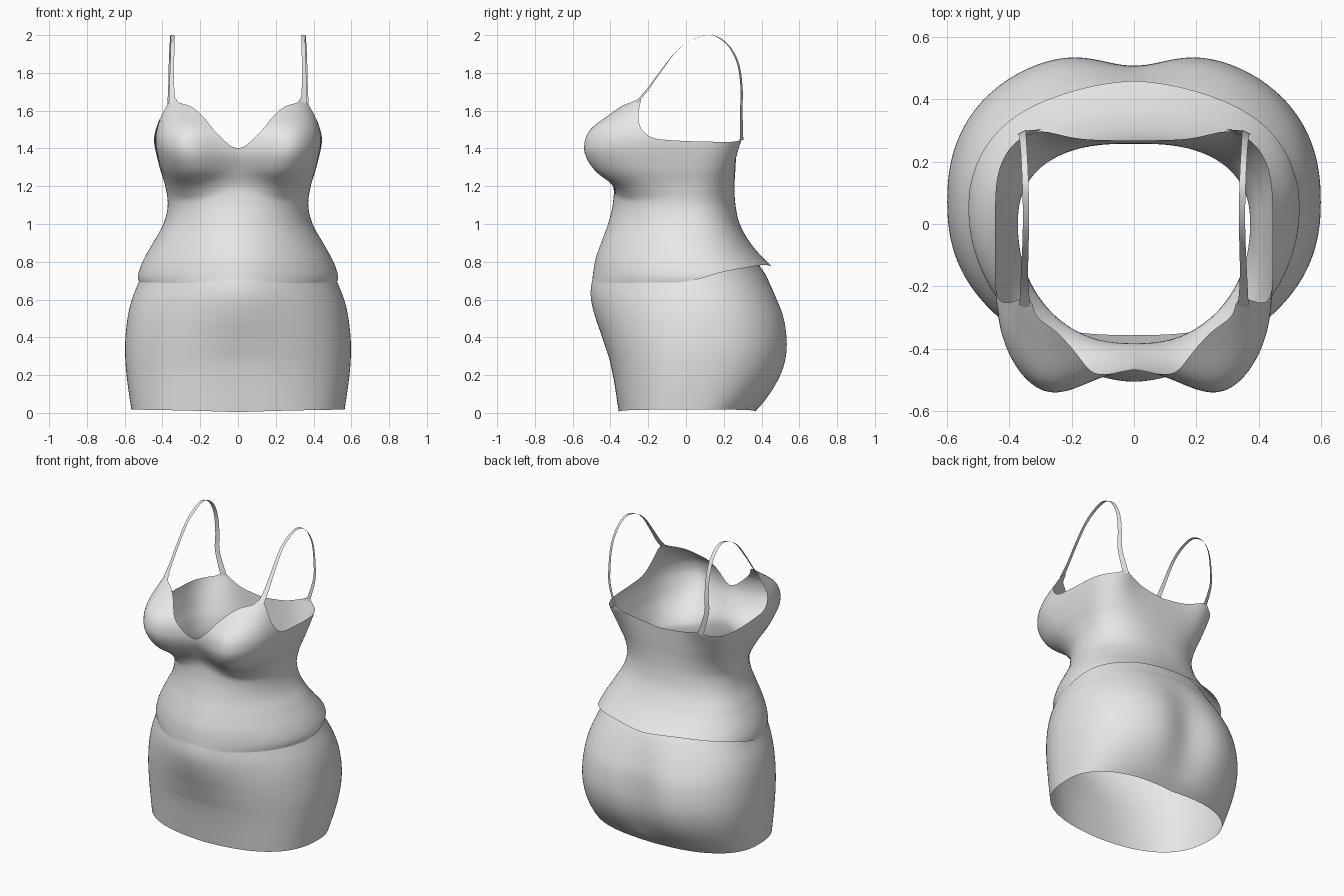
import bpy, math

if "Cube" in bpy.data.objects:
    bpy.data.objects.remove(bpy.data.objects["Cube"])

fabric = bpy.data.materials.new("light grey fabric")
fabric.diffuse_color = (0.8, 0.8, 0.8, 1)
fabric.use_nodes = True
fabric.node_tree.nodes["Principled BSDF"].inputs["Base Color"].default_value = fabric.diffuse_color


def curve(keys, t):
    """Smooth interpolation through (position, value) pairs."""
    if t <= keys[0][0]:
        return keys[0][1]
    if t >= keys[-1][0]:
        return keys[-1][1]
    i = next(k for k in range(len(keys) - 1) if keys[k + 1][0] >= t)

    def slope(k):
        a, b = keys[max(k - 1, 0)], keys[min(k + 1, len(keys) - 1)]
        return (b[1] - a[1]) / (b[0] - a[0])
    (x0, y0), (x1, y1) = keys[i], keys[i + 1]
    h = x1 - x0
    s = (t - x0) / h
    return ((2*s**3 - 3*s**2 + 1) * y0 + (s**3 - 2*s**2 + s) * h * slope(i)
            + (3*s**2 - 2*s**3) * y1 + (s**3 - s**2) * h * slope(i + 1))


def section_point(shape, phi, z):
    """Point of a rounded section; phi = 0 is the front, 180 the back."""
    w, f, b, nf, nb, yc = (curve(shape[k], z) for k in
                           ("width", "front", "back", "nfront", "nback", "centre"))
    s, c = math.sin(math.radians(phi)), math.cos(math.radians(phi))
    depth, n = (f + yc, nf) if c > 0 else (b - yc, nb)
    r = (abs(s / w) ** n + abs(c / depth) ** n) ** (-1 / n)
    return r * s, yc - r * c


def gauss(x, mid, sigma):
    return math.exp(-((x - mid) / sigma) ** 2 / 2)


def make(name, verts, faces):
    mesh = bpy.data.meshes.new(name)
    mesh.from_pydata(verts, [], faces)
    mesh.materials.append(fabric)
    mesh.polygons.foreach_set("use_smooth", [True] * len(faces))
    obj = bpy.data.objects.new(name, mesh)
    bpy.context.collection.objects.link(obj)
    return obj


def loft(name, point, low, high, cols=216, rows=60):
    """Open cloth sheet around the body between two edge heights."""
    verts, faces = [], []
    for j in range(rows + 1):
        for i in range(cols):
            phi = i * 360 / cols
            half = min(phi, 360 - phi)
            z = low(half) + (high(half) - low(half)) * j / rows
            verts.append((*point(phi, z), z))
    for j in range(rows):
        for i in range(cols):
            k = (i + 1) % cols
            faces.append((j*cols + i, j*cols + k, (j+1)*cols + k, (j+1)*cols + i))
    return make(name, verts, faces)


# Soft belly shared by both garments
BELLY = [(.28, 0), (.42, .012), (.5, .022), (.6, .03), (.67, .03), (.8, .022),
         (.95, .008), (1.1, 0)]

# Camisole: half width, front and back depth, squareness by height
TOP = {
    "width": [(.66, .517), (.72, .53), (.8, .505), (.9, .45), (1, .395), (1.1, .372),
              (1.2, .385), (1.3, .415), (1.44, .445), (1.52, .435), (1.6, .41), (1.67, .385)],
    "front": [(.66, .47), (.8, .46), (.9, .437), (1, .408), (1.1, .388), (1.2, .385),
              (1.3, .427), (1.4, .46), (1.5, .44), (1.6, .345), (1.67, .28)],
    "back": [(.75, .48), (.78, .45), (.82, .408), (.9, .34), (1, .285), (1.1, .262),
             (1.2, .257), (1.3, .262), (1.44, .27)],
    "nfront": [(.66, 1.95), (1.1, 2.1), (1.25, 2.8), (1.4, 4)],
    "nback": [(.7, 2.2), (1.1, 2.4), (1.25, 2.9), (1.44, 4)],
    "centre": [(.7, .05), (1.1, 0)],
}
BUST = [(1.13, 0), (1.2, .04), (1.26, .09), (1.32, .105), (1.4, .097),
        (1.5, .082), (1.6, .045), (1.67, .01)]
HEM = [(0, .667), (50, .667), (67, .675), (90, .705), (110, .752), (143, .782), (180, .772)]
NECKLINE = [(0, 1.4), (5, 1.415), (12, 1.465), (24, 1.555), (38, 1.62), (50, 1.645),
            (55, 1.665), (59, 1.64), (64, 1.53), (70, 1.465), (80, 1.445), (110, 1.435),
            (123, 1.44), (129, 1.465), (135, 1.445), (150, 1.415), (180, 1.395)]


def top_point(phi, z):
    x, y = section_point(TOP, phi, z)
    if y < 0:
        # the crease beneath each cup rises away from the cup middle
        lift = 1.2 * (abs(x) - .27) ** 2 if z < 1.4 else 0
        fade = min(1, max(0, (1.4 - z) / .1))
        y -= curve(BUST, z - lift * fade) * gauss(abs(x), .29, .125) * min(1, -y / .2)
        y -= curve(BELLY, z) * gauss(x, 0, .17)
    else:
        rise = min(1, max(0, (z - 1.15) / .3))
        y += .045 * rise * rise * gauss(abs(x), .34, .09) * min(1, y / .2)
    return x, y


loft("camisole", top_point, lambda p: curve(HEM, p), lambda p: curve(NECKLINE, p))

# Skirt: fitted tube tucked beneath the camisole hem
SKIRT = {
    "width": [(0, .562), (.2, .59), (.35, .598), (.5, .585), (.6, .562), (.7, .523),
              (.8, .485), (.88, .44)],
    "front": [(0, .355), (.2, .387), (.4, .432), (.5, .453), (.6, .468), (.67, .468),
              (.75, .455), (.88, .42)],
    "back": [(0, .36), (.06, .425), (.15, .495), (.25, .543), (.36, .561), (.5, .543),
             (.62, .492), (.72, .433), (.78, .388), (.88, .33)],
    "nfront": [(0, 2.5), (.4, 2.2), (.65, 1.97), (.8, 1.95)],
    "nback": [(0, 2.4), (.4, 2.3), (.8, 2.2)],
    "centre": [(0, .04), (.35, .07), (.7, .05), (.9, .03)],
}
CLEFT = [(0, 0), (.06, .015), (.15, .037), (.36, .054), (.55, .036), (.75, 0)]


def skirt_point(phi, z):
    x, y = section_point(SKIRT, phi, z)
    if y > 0:
        y -= curve(CLEFT, z) * gauss(x, 0, .11)
    else:
        y -= 1.15 * curve(BELLY, z) * gauss(x, 0, .17)
    return x, y


loft("skirt", skirt_point, lambda p: .004 + .014 * math.sin(math.radians(p)),
     lambda p: .88, rows=44)

# Shoulder straps: flat ribbons from the cup peak over to the back edge
fx, fy = top_point(55, 1.64)
bx, by = top_point(129, 1.45)
PATH = [(fx, fy, 1.64, .036), ((fx + .352) / 2, -.205, 1.71, .027), (.35, -.14, 1.8, .022),
        (.347, -.05, 1.915, .02), (.346, .04, 1.978, .02), (.348, .135, 2.0, .02),
        (.352, .22, 1.95, .02), (.356, .275, 1.85, .021), (.358, .294, 1.72, .023),
        (.357, .293, 1.6, .026), (bx, by, 1.445, .034)]
for side, name in ((1, "left_strap"), (-1, "right_strap")):
    verts, faces, steps = [], [], 80
    for i in range(steps + 1):
        x, y, z, w = (curve([(k, p[a]) for k, p in enumerate(PATH)],
                            i * (len(PATH) - 1) / steps) for a in range(4))
        tilt = w * .25 * (1 if y < 0 else -1) * min(1, abs(y) / .2)
        verts += [(side * (x - w / 2), y - tilt, z), (side * (x + w / 2), y + tilt, z)]
    for i in range(steps):
        faces.append((2*i, 2*i + 1, 2*i + 3, 2*i + 2)[::side])
    make(name, verts, faces)
